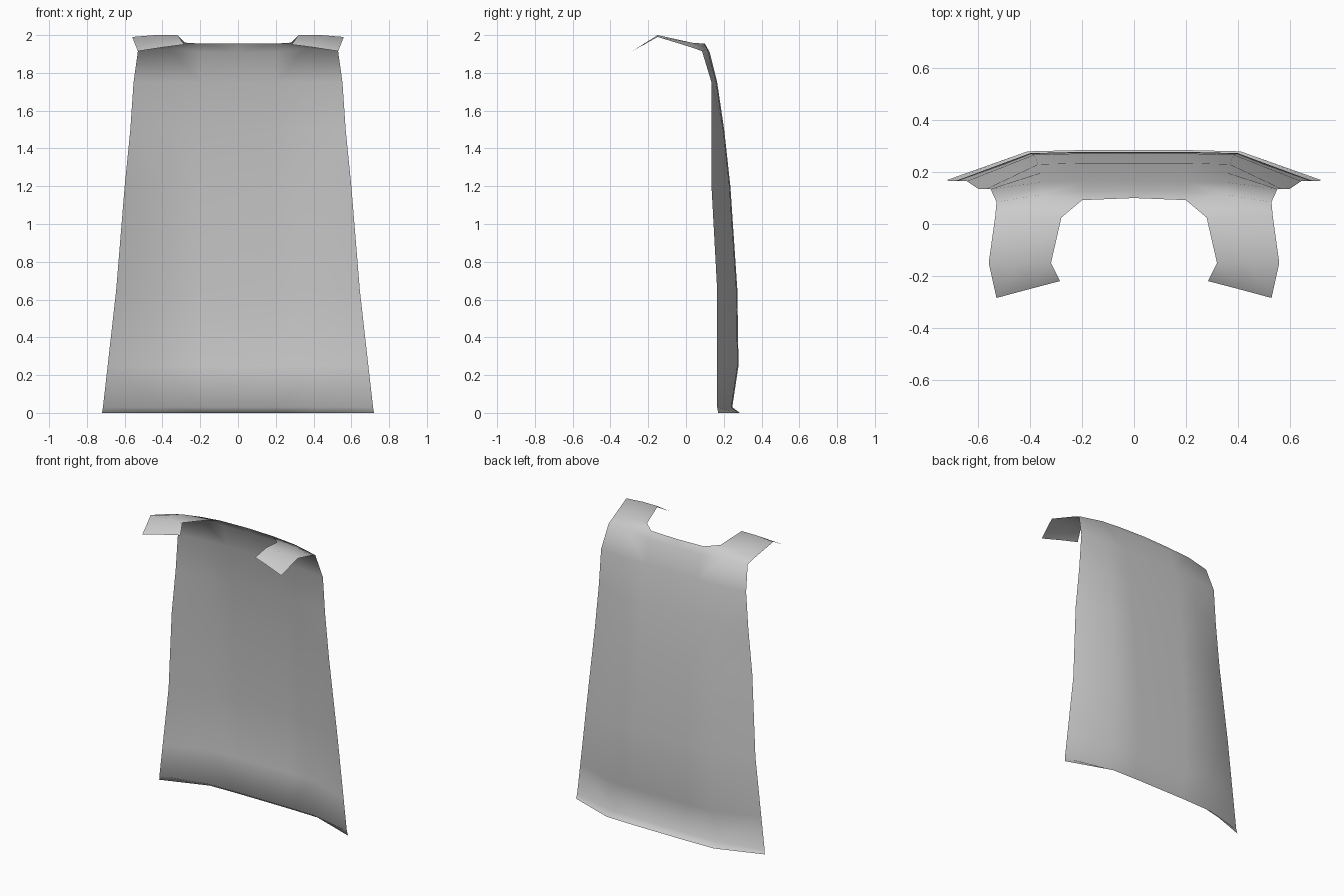
import bpy, bmesh

bm = bmesh.new()

def row(points):
    return [bm.verts.new(p) for p in points]

def bridge(lower, upper):
    # quads between two rows, facing outwards (back / up)
    for a, b, c, d in zip(lower, upper, upper[1:], lower[1:]):
        bm.faces.new((a, b, c, d))

# Back panel, right half: z, back y, fold x, edge x, edge y
profile = [
    (0.00, 0.285, 0.41, 0.72, 0.17),
    (0.03, 0.245, 0.40, 0.715, 0.165),
    (0.25, 0.278, 0.40, 0.69, 0.165),
    (0.65, 0.272, 0.385, 0.645, 0.165),
    (1.20, 0.235, 0.37, 0.60, 0.135),
    (1.50, 0.202, 0.36, 0.57, 0.135),
    (1.75, 0.165, 0.36, 0.553, 0.135),
]
rows = [row([(0, y, z), (0.2, y, z), (fx, y - 0.005, z), (ex, ey, z)])
        for z, y, fx, ex, ey in profile]
rows.append(row([(0, 0.125, 1.91), (0.2, 0.125, 1.91),
                 (0.36, 0.112, 1.93), (0.53, 0.085, 1.915)]))
for lo, hi in zip(rows, rows[1:]):
    bridge(lo, hi)

# Neck edge
top = rows[-1]
neck = row([(0, 0.10, 1.955), (0.2, 0.092, 1.955)])
bridge(top[:2], neck)
bm.faces.new((top[1], neck[1], top[2]))

# Shoulder strap running forward and folding down
strap = [[neck[1], top[2], top[3]],
         row([(0.28, 0.025, 1.96), (0.42, 0.03, 1.96), (0.535, 0.03, 1.935)]),
         row([(0.32, -0.15, 2.0), (0.44, -0.15, 2.0), (0.56, -0.15, 1.99)]),
         row([(0.285, -0.22, 1.95), (0.40, -0.25, 1.935), (0.53, -0.285, 1.915)])]
for lo, hi in zip(strap, strap[1:]):
    bridge(lo, hi)

for f in bm.faces:
    f.smooth = True
mesh = bpy.data.meshes.new("cape")
bm.to_mesh(mesh)
bm.free()
cape = bpy.data.objects.new("cape", mesh)
bpy.context.collection.objects.link(cape)

# Left half
mirror = cape.modifiers.new("mirror", 'MIRROR')
mirror.use_clip = True
